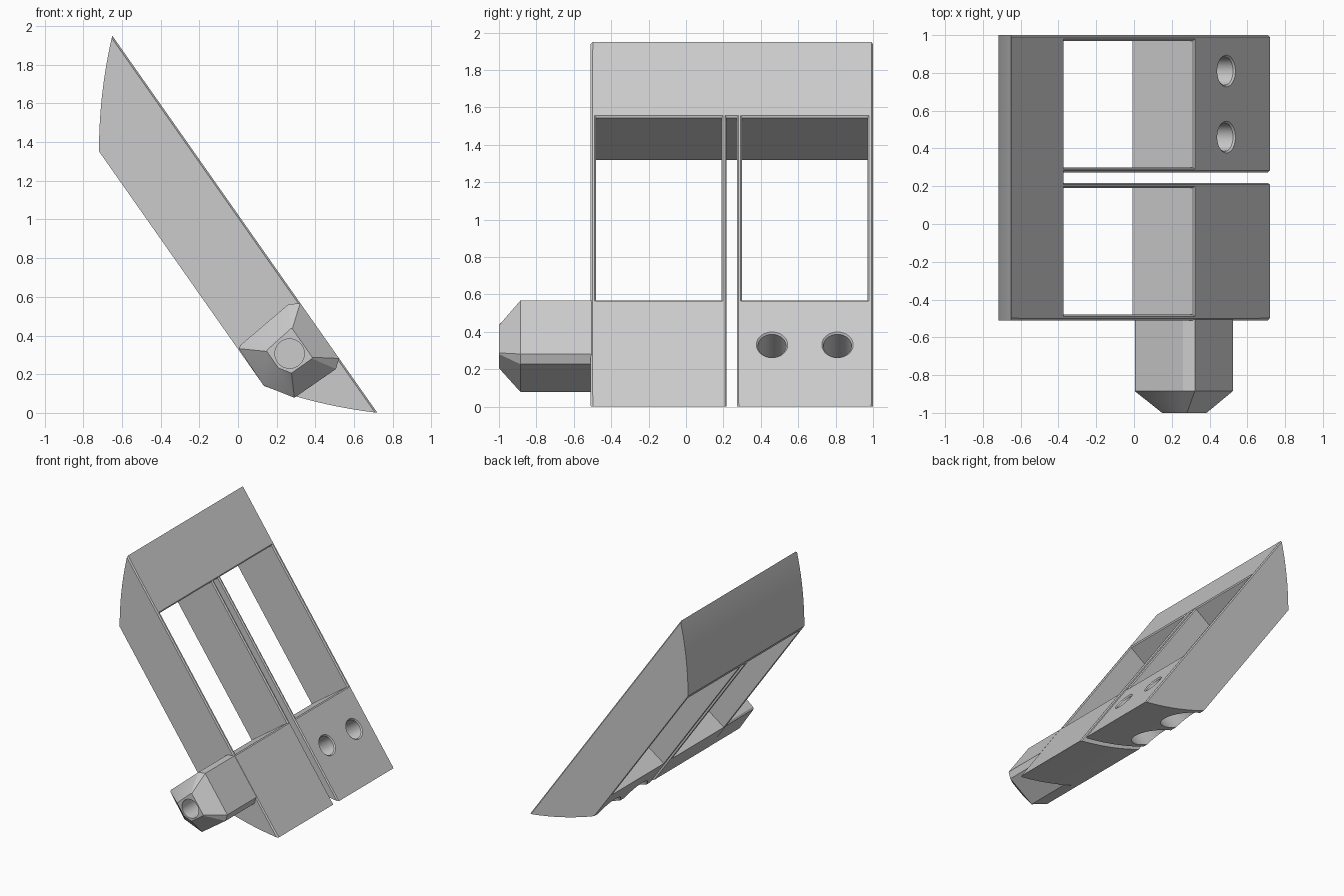
import bpy, bmesh, math
from mathutils import Matrix

if "Cube" in bpy.data.objects:
    bpy.data.objects.remove(bpy.data.objects["Cube"])

grey = bpy.data.materials.new("plain grey")
grey.use_nodes = True
tone = (0.6, 0.6, 0.6, 1)
grey.diffuse_color = tone
grey.node_tree.nodes["Principled BSDF"].inputs["Base Color"].default_value = tone

LENGTH, DEPTH, RUN = 2.383, 0.4, 0.45   # slab length, thickness, curved end run
# Slab frame: x runs down the slope, z is the slab's outward normal
SLOPE = Matrix(((0.575, 0, 0.818, -0.65),
                (0, 1, 0, 0),
                (-0.818, 0, 0.575, 1.95),
                (0, 0, 0, 1)))


def make_object(name, bm):
    bmesh.ops.recalc_face_normals(bm, faces=bm.faces)
    mesh = bpy.data.meshes.new(name)
    bm.to_mesh(mesh)
    bm.free()
    mesh.materials.append(grey)
    obj = bpy.data.objects.new(name, mesh)
    bpy.context.collection.objects.link(obj)
    return obj


def loft(name, sections):
    """Skin (y, outline) sections that share a point count, capped at both ends."""
    bm = bmesh.new()
    rings = [[bm.verts.new((x, y, z)) for x, z in pts] for y, pts in sections]
    for a, b in zip(rings, rings[1:]):
        for i in range(len(a)):
            j = (i + 1) % len(a)
            bm.faces.new((a[i], a[j], b[j], b[i]))
    bm.faces.new(rings[0])
    bm.faces.new(rings[-1])
    return make_object(name, bm)


def box(name, x0, x1, y0, y1):
    rect = [(x0, -1), (x1, -1), (x1, 1), (x0, 1)]
    return loft(name, [(y0, rect), (y1, rect)])


def cylinder(name, radius, length, matrix):
    bm = bmesh.new()
    bmesh.ops.create_cone(bm, cap_ends=True, segments=40, radius1=radius,
                          radius2=radius, depth=length, matrix=matrix)
    return make_object(name, bm)


def cut(obj, cutters):
    for c in cutters:
        c.hide_render = True
        mod = obj.modifiers.new("cut", 'BOOLEAN')
        mod.operation, mod.solver, mod.object = 'DIFFERENCE', 'EXACT', c
    bpy.context.view_layer.update()
    result = obj.evaluated_get(bpy.context.evaluated_depsgraph_get())
    mesh = bpy.data.meshes.new_from_object(result)
    obj.modifiers.clear()
    obj.data = mesh
    for c in cutters:
        bpy.data.objects.remove(c)


def finish(obj):
    obj.data.transform(SLOPE)
    bpy.ops.object.select_all(action='DESELECT')
    obj.select_set(True)
    bpy.context.view_layer.objects.active = obj
    bpy.ops.object.shade_smooth_by_angle(angle=math.radians(25))


# Slab profile: flat faces with a shallow arc at each end
chord = math.hypot(RUN, DEPTH)
end_arc = []
for i in range(17):
    u = i / 16
    bulge = 0.07 * u * (1 - u)
    end_arc.append((RUN * u - bulge * DEPTH / chord, -DEPTH * u - bulge * RUN / chord))
profile = end_arc + [(LENGTH - x, z) for x, z in reversed(end_arc)]
frame = loft("slanted_frame", [(-0.51, profile), (1.0, profile)])

# Two windows, the dividing slit and two counterbored holes
cutters = [box("window_cutter", 0.49, 1.685, -0.48, 0.19),
           box("window_cutter", 0.49, 1.685, 0.3, 0.97),
           box("slit_cutter", 0.49, 3, 0.217, 0.273)]
for y in (0.46, 0.81):
    cutters.append(cylinder("hole_cutter", 0.075, 2, Matrix.Translation((1.98, y, 0))))
    cutters.append(cylinder("counterbore_cutter", 0.15, 1,
                            Matrix.Translation((1.98, y, -0.74))))
cut(frame, cutters)

# Fine chamfer on the rims of the upper face
bm = bmesh.new()
bm.from_mesh(frame.data)
rims = [e for e in bm.edges
        if all(abs(v.co.z) < 1e-4 for v in e.verts)
        and len(e.link_faces) == 2
        and abs(e.calc_face_angle() - math.pi / 2) < 0.1]
bmesh.ops.bevel(bm, geom=rims, offset=0.009, segments=1, affect='EDGES')
bm.to_mesh(frame.data)
bm.free()
finish(frame)

# Side peg with clipped corners and a tapered, bored end
outer = [(1.69, 0), (2.04, 0), (2.075, -0.045), (2.073, -0.306),
         (1.93, -0.4), (1.70, -0.395), (1.69, -0.38), (1.66, -0.055)]
tip = [(1.775, -0.11), (1.955, -0.11), (1.96, -0.115), (1.96, -0.245),
       (1.90, -0.285), (1.795, -0.285), (1.79, -0.28), (1.77, -0.115)]
peg = loft("side_peg", [(-0.505, outer), (-0.885, outer), (-1.0, tip)])
bore = Matrix.Translation((1.872, -1.0, -0.195)) @ Matrix.Rotation(math.pi / 2, 4, 'X')
cut(peg, [cylinder("bore_cutter", 0.076, 0.4, bore)])
finish(peg)
